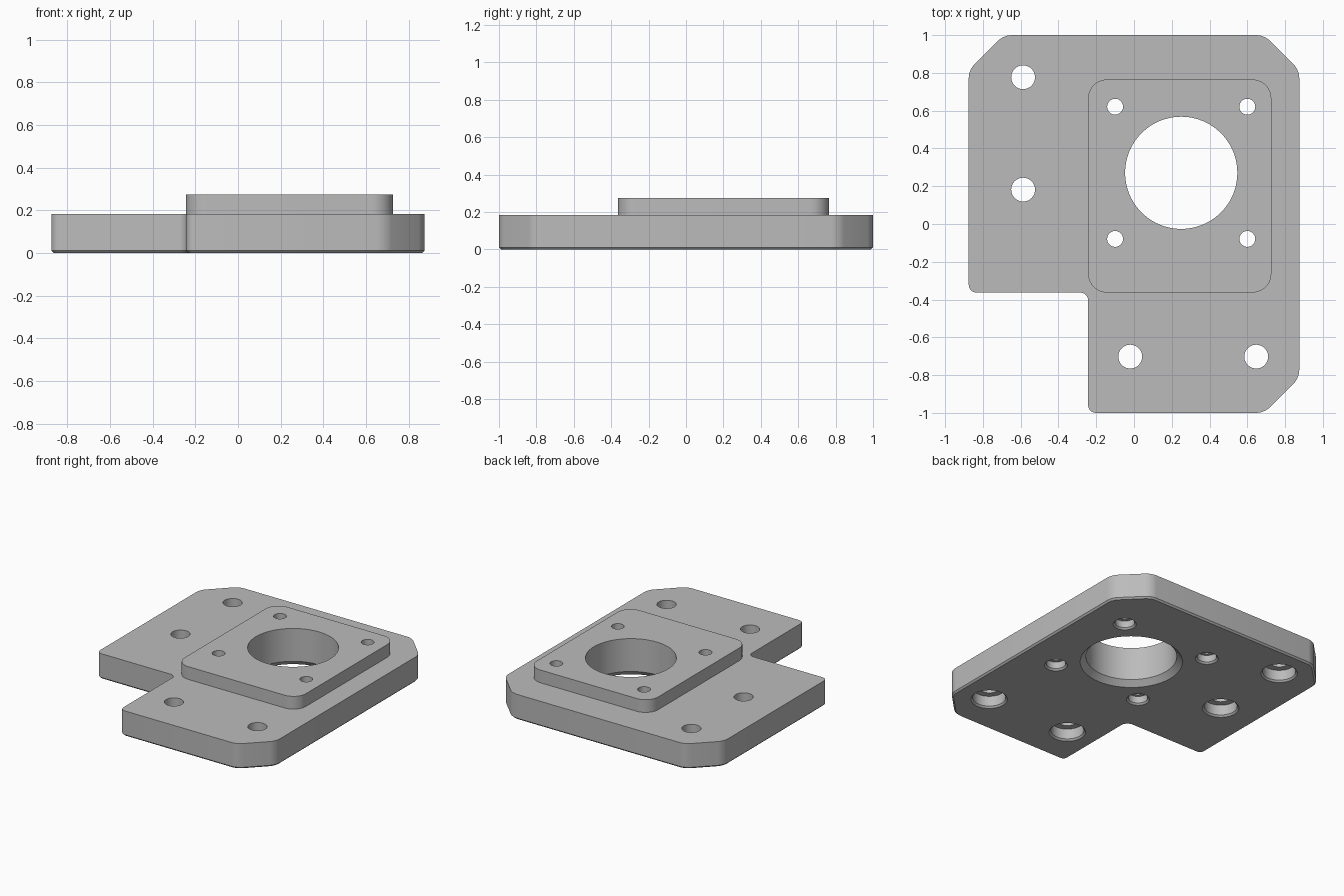
import bpy, bmesh, math

cube = bpy.data.objects.get("Cube")
if cube:
    bpy.data.objects.remove(cube, do_unlink=True)

PLATE_TOP, BOSS_TOP = 0.183, 0.275
EDGE = 0.0115                      # small chamfer on the underside

metal = bpy.data.materials.new("machined grey")
metal.use_nodes = True
GREY = (0.5, 0.5, 0.5, 1)
metal.diffuse_color = GREY
metal.node_tree.nodes["Principled BSDF"].inputs["Base Color"].default_value = GREY


def make_object(name, bm):
    bmesh.ops.recalc_face_normals(bm, faces=bm.faces)
    mesh = bpy.data.meshes.new(name)
    bm.to_mesh(mesh)
    bm.free()
    mesh.materials.append(metal)
    obj = bpy.data.objects.new(name, mesh)
    bpy.context.collection.objects.link(obj)
    return obj


def slab(name, outline, z0, z1, radius, segments, chamfer=0):
    """Extruded outline with rounded upright edges and a chamfered underside."""
    bm = bmesh.new()
    base = bm.faces.new([bm.verts.new((x, y, z0)) for x, y in outline])
    top = bmesh.ops.extrude_face_region(bm, geom=[base], use_keep_orig=True)["geom"]
    bmesh.ops.translate(bm, vec=(0, 0, z1 - z0),
                        verts=[v for v in top if isinstance(v, bmesh.types.BMVert)])
    bmesh.ops.recalc_face_normals(bm, faces=bm.faces)
    upright = [e for e in bm.edges if abs(e.verts[0].co.z - e.verts[1].co.z) > 0.01]
    offset_kind = "OFFSET"
    bmesh.ops.bevel(bm, geom=upright, offset=radius, offset_type=offset_kind,
                    segments=segments, profile=0.5, affect="EDGES")
    if chamfer:
        rim = [e for e in bm.edges if all(v.co.z < z0 + 1e-5 for v in e.verts)]
        bmesh.ops.bevel(bm, geom=rim, offset=chamfer, segments=1, affect="EDGES")
    return make_object(name, bm)


def lathe(bm, x, y, profile, sides):
    """Closed turned solid from (radius, height) pairs, bottom to top."""
    rings = []
    for r, z in profile:
        rings.append([bm.verts.new((x + r * math.cos(math.tau * i / sides),
                                    y + r * math.sin(math.tau * i / sides), z))
                      for i in range(sides)])
    for low, high in zip(rings, rings[1:]):
        for i in range(sides):
            j = (i + 1) % sides
            bm.faces.new((low[i], low[j], high[j], high[i]))
    bm.faces.new(rings[0][::-1])
    bm.faces.new(rings[-1])


def stepped_hole(r, bore_r, depth):
    """Through hole with a chamfered counterbore from below."""
    return [(bore_r + EDGE + 0.02, -0.02), (bore_r, EDGE), (bore_r, depth), (r, depth), (r, 0.4)]


# Base plate: L shape with three clipped corners
plate = slab("base_plate",
             [(-0.875, -0.363), (-0.243, -0.363), (-0.243, -1), (0.69, -1), (0.875, -0.815),
              (0.875, 0.815), (0.69, 1), (-0.69, 1), (-0.875, 0.815)],
             0, PLATE_TOP, 0.04, 5, EDGE)

# Raised pad
pad = slab("raised_pad", [(-0.243, -0.363), (0.727, -0.363), (0.727, 0.765), (-0.243, 0.765)],
           PLATE_TOP, BOSS_TOP, 0.1, 10)

# Holes: central bore, pad screws and mounting screws
bm = bmesh.new()
CX, CY = 0.25, 0.271
lathe(bm, CX, CY, [(0.355, -0.02), (0.297, 0.038), (0.297, 0.4)], 96)
for sx in (-1, 1):
    for sy in (-1, 1):
        lathe(bm, CX + 0.35 * sx, CY + 0.35 * sy, stepped_hole(0.042, 0.064, 0.06), 40)
for x, y in ((-0.587, 0.777), (-0.587, 0.182), (-0.02, -0.702), (0.647, -0.702)):
    lathe(bm, x, y, stepped_hole(0.063, 0.108, 0.085), 48)
cutter = make_object("hole_cutter", bm)
cutter.hide_render = True

for obj in (plate, pad):
    mod = obj.modifiers.new("holes", "BOOLEAN")
    mod.operation, mod.solver, mod.object = "DIFFERENCE", "EXACT", cutter
    bpy.ops.object.select_all(action="DESELECT")
    obj.select_set(True)
    bpy.context.view_layer.objects.active = obj
    bpy.ops.object.modifier_apply(modifier=mod.name)
    bpy.ops.object.shade_smooth_by_angle(angle=math.radians(25))
bpy.data.objects.remove(cutter, do_unlink=True)
